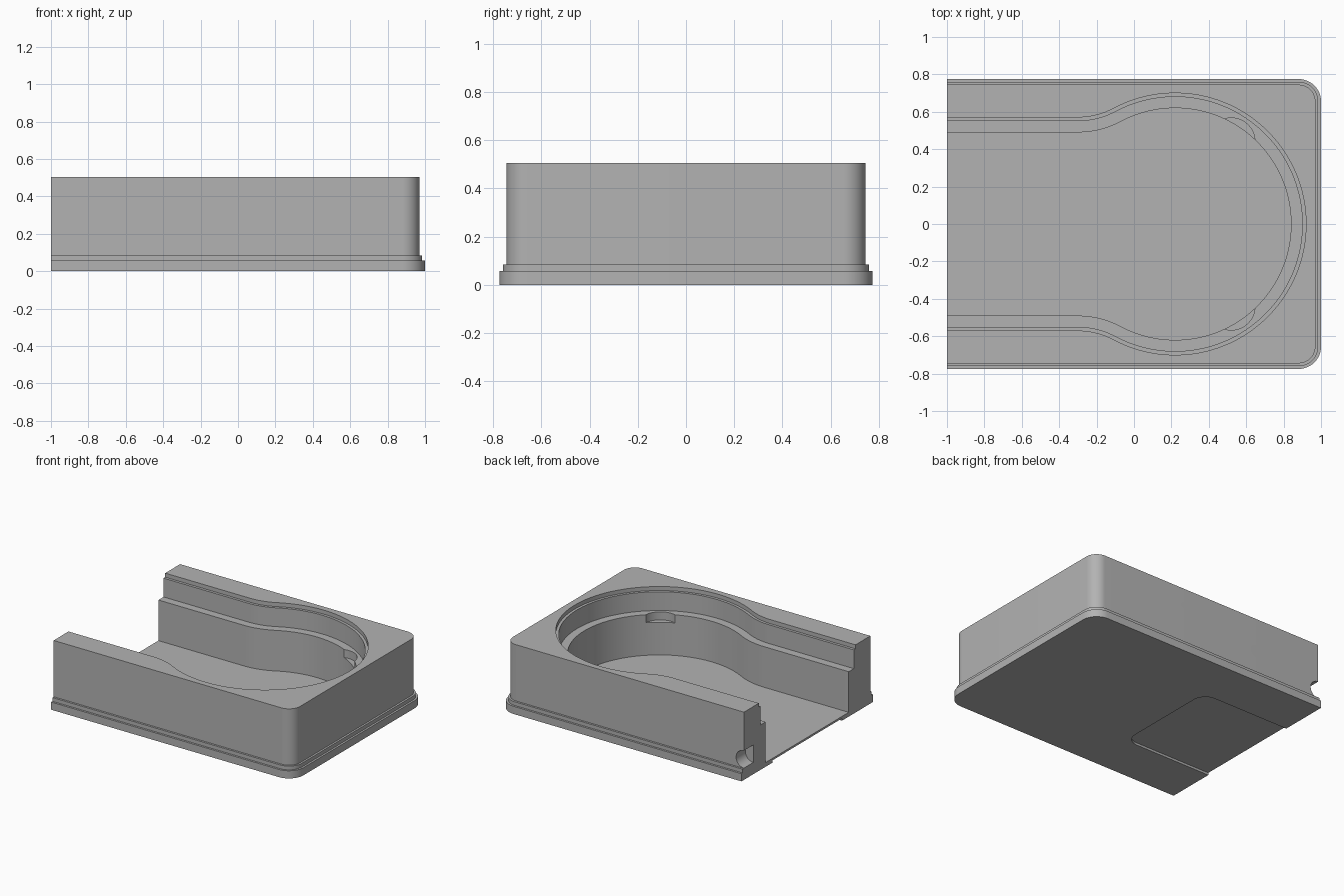
import bpy, bmesh
from math import pi, cos, sin, atan2, hypot

cube = bpy.data.objects.get("Cube")
if cube:
    bpy.data.objects.remove(cube, do_unlink=True)

grey = bpy.data.materials.new("plain_grey")
grey.use_nodes = True
colour = (0.45, 0.45, 0.45, 1)
grey.diffuse_color = colour
grey.node_tree.nodes["Principled BSDF"].inputs["Base Color"].default_value = colour


def arc(cx, cy, r, a0, a1, n):
    return [(cx + r * cos(a0 + (a1 - a0) * i / n),
             cy + r * sin(a0 + (a1 - a0) * i / n)) for i in range(n + 1)]


def loft(name, layers):
    """Closed solid through (outline, height) layers, listed bottom to top."""
    bm = bmesh.new()
    rings = [[bm.verts.new((x, y, z)) for x, y in outline] for outline, z in layers]
    for low, high in zip(rings, rings[1:]):
        n = len(low)
        for i in range(n):
            j = (i + 1) % n
            bm.faces.new((low[i], low[j], high[j], high[i]))
    bm.faces.new(rings[0][::-1])
    bm.faces.new(rings[-1])
    bmesh.ops.remove_doubles(bm, verts=bm.verts, dist=1e-5)
    bmesh.ops.recalc_face_normals(bm, faces=bm.faces)
    mesh = bpy.data.meshes.new(name)
    bm.to_mesh(mesh)
    bm.free()
    mesh.materials.append(grey)
    ob = bpy.data.objects.new(name, mesh)
    bpy.context.collection.objects.link(ob)
    return ob


def tray_outline(x0, x1, half, r):
    """Rectangle with its two +x corners rounded."""
    top = arc(x1 - r, half - r, r, 0, pi / 2, 12)
    side = top + [(x0, half)]
    return side + [(x, -y) for x, y in reversed(side)]


def keyhole_outline(d):
    """Round bowl that flows into a straight open channel, widened by d."""
    bowl_x, bowl_r, neck, neck_x = 0.22, 0.62 + d, 0.49 + d, -0.3
    blend = 0.485 - d
    join = atan2(neck + blend, neck_x - bowl_x)
    half = arc(bowl_x, 0, bowl_r, 0, join, 40)
    half += arc(neck_x, neck + blend, blend, join - pi, -pi / 2, 14)[1:]
    half.append((-1.2, neck))
    return half + [(x, -y) for x, y in reversed(half[1:])]


# Outer shell with its stepped foot
base = tray_outline(-1, 1, 0.775, 0.12)
step = tray_outline(-1, 0.985, 0.76, 0.105)
body = tray_outline(-1, 0.97, 0.745, 0.09)
tray = loft("open_tray", [(base, 0), (base, 0.057), (step, 0.057),
                          (step, 0.085), (body, 0.085), (body, 0.505)])

# Cavity with ledge and shallow rim step
inner, ledge, rim = (keyhole_outline(d) for d in (0, 0.06, 0.08))
cutters = [loft("cavity_cutter", [(inner, 0.032), (inner, 0.335), (ledge, 0.335),
                                  (ledge, 0.475), (rim, 0.475), (rim, 0.6)])]

# Rounded pockets in the ledge
for side in (1, -1):
    disc = arc(0.52, 0.44 * side, 0.127, 0, 2 * pi, 48)[:-1]
    cutters.append(loft("pocket_cutter", [(disc, 0.275), (disc, 0.4)]))

# Shallow recess under the open end
recess = tray_outline(-1.2, -0.27, 0.41, 0.1)
cutters.append(loft("underside_cutter", [(recess, -0.1), (recess, 0.017)]))

# Half-round notch at one open corner
disc = arc(0, 0, 0.065, 0, 2 * pi, 32)[:-1]
notch = loft("notch_cutter", [(disc, 0), (disc, 0.3)])
notch.rotation_euler.x = -pi / 2
notch.location = (-1, 0.635, 0.153)
cutters.append(notch)

# Carve the tray
bpy.ops.object.select_all(action="DESELECT")
tray.select_set(True)
bpy.context.view_layer.objects.active = tray
for cutter in cutters:
    cutter.hide_render = True
    mod = tray.modifiers.new(cutter.name, "BOOLEAN")
    mod.operation = "DIFFERENCE"
    mod.solver = "EXACT"
    mod.object = cutter
    bpy.ops.object.modifier_apply(modifier=mod.name)
for cutter in cutters:
    bpy.data.objects.remove(cutter, do_unlink=True)
bpy.ops.object.shade_smooth_by_angle(angle=pi / 6)
